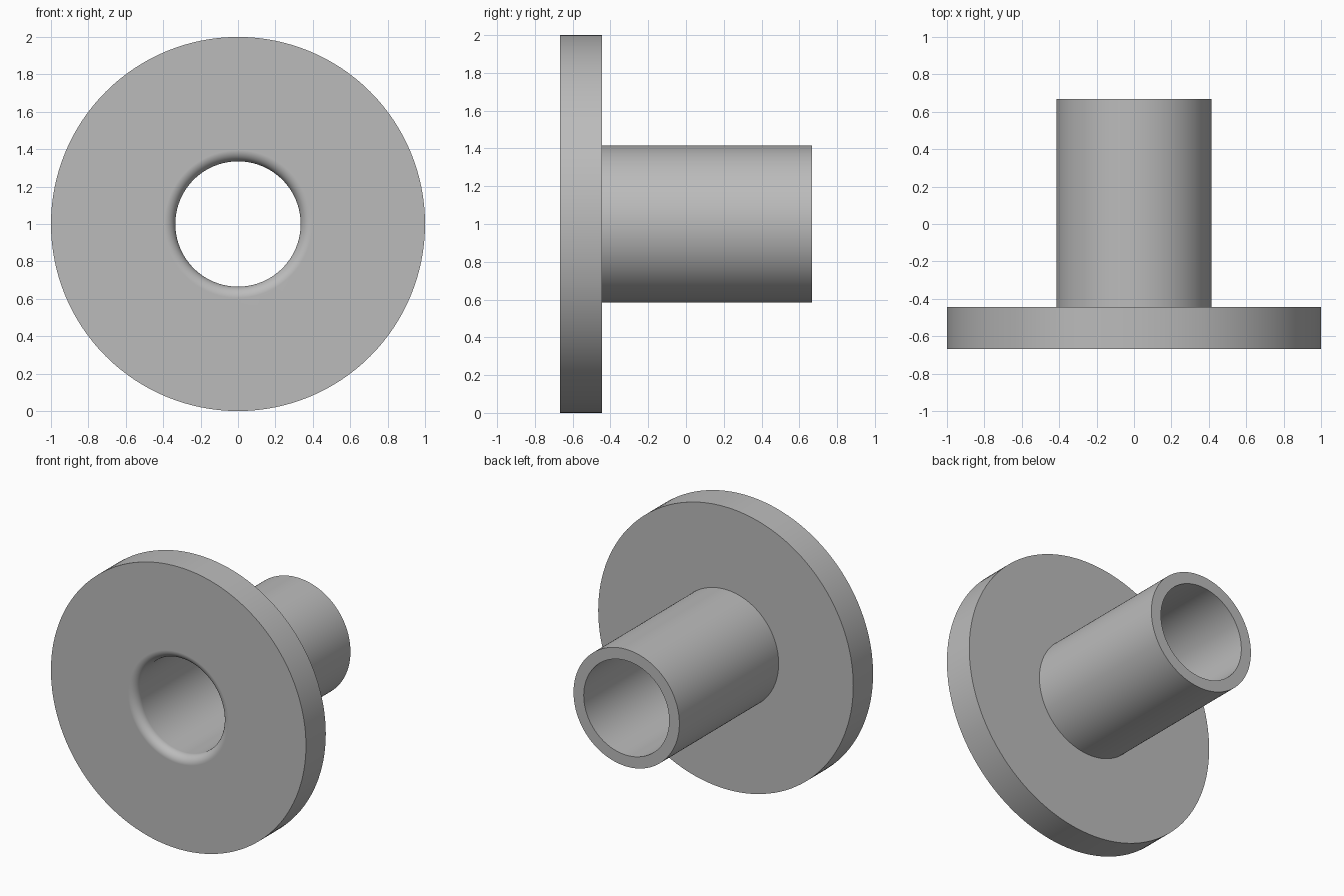
import bpy
import bmesh
import math
from mathutils import Vector, Matrix

cube = bpy.data.objects.get("Cube")
if cube:
    bpy.data.objects.remove(cube, do_unlink=True)

FLANGE_R, TUBE_R, BORE_R = 1.0, 0.415, 0.335
FRONT, SHOULDER, BACK = -0.667, -0.445, 0.667
FILLET, FILLET_STEPS, SIDES = 0.06, 10, 128

# Plain grey material
grey = bpy.data.materials.new("plain grey")
grey.use_nodes = True
colour = (0.5, 0.5, 0.5, 1)
grey.diffuse_color = colour
grey.node_tree.nodes["Principled BSDF"].inputs["Base Color"].default_value = colour

# Closed (radius, y) section: flange, tube, bore, rounded bore mouth
profile = [(FLANGE_R, FRONT), (FLANGE_R, SHOULDER), (TUBE_R, SHOULDER),
           (TUBE_R, BACK), (BORE_R, BACK)]
for i in range(FILLET_STEPS + 1):
    a = math.pi / 2 * i / FILLET_STEPS
    profile.append((BORE_R + FILLET * (1 - math.cos(a)),
                    FRONT + FILLET * (1 - math.sin(a))))

# Revolve the section around the y axis
bm = bmesh.new()
verts = [bm.verts.new((r, y, 0)) for r, y in profile]
edges = [bm.edges.new((v, verts[(i + 1) % len(verts)])) for i, v in enumerate(verts)]
bmesh.ops.spin(bm, geom=verts + edges, cent=(0, 0, 0), axis=Vector((0, 1, 0)),
               angle=math.tau, steps=SIDES, use_merge=False)
bmesh.ops.remove_doubles(bm, verts=bm.verts, dist=0.0005)
bmesh.ops.recalc_face_normals(bm, faces=bm.faces)
bmesh.ops.transform(bm, matrix=Matrix.Translation((0, 0, FLANGE_R)), verts=bm.verts)

mesh = bpy.data.meshes.new("flanged_bushing")
bm.to_mesh(mesh)
bm.free()
mesh.materials.append(grey)
bushing = bpy.data.objects.new("flanged_bushing", mesh)
bpy.context.collection.objects.link(bushing)

# Smooth walls, crisp rims, flat end faces
bpy.ops.object.select_all(action="DESELECT")
bushing.select_set(True)
bpy.context.view_layer.objects.active = bushing
bpy.ops.object.shade_smooth_by_angle(angle=math.radians(30))
weighted = bushing.modifiers.new("flat_face_normals", "WEIGHTED_NORMAL")
weighted.keep_sharp = True
